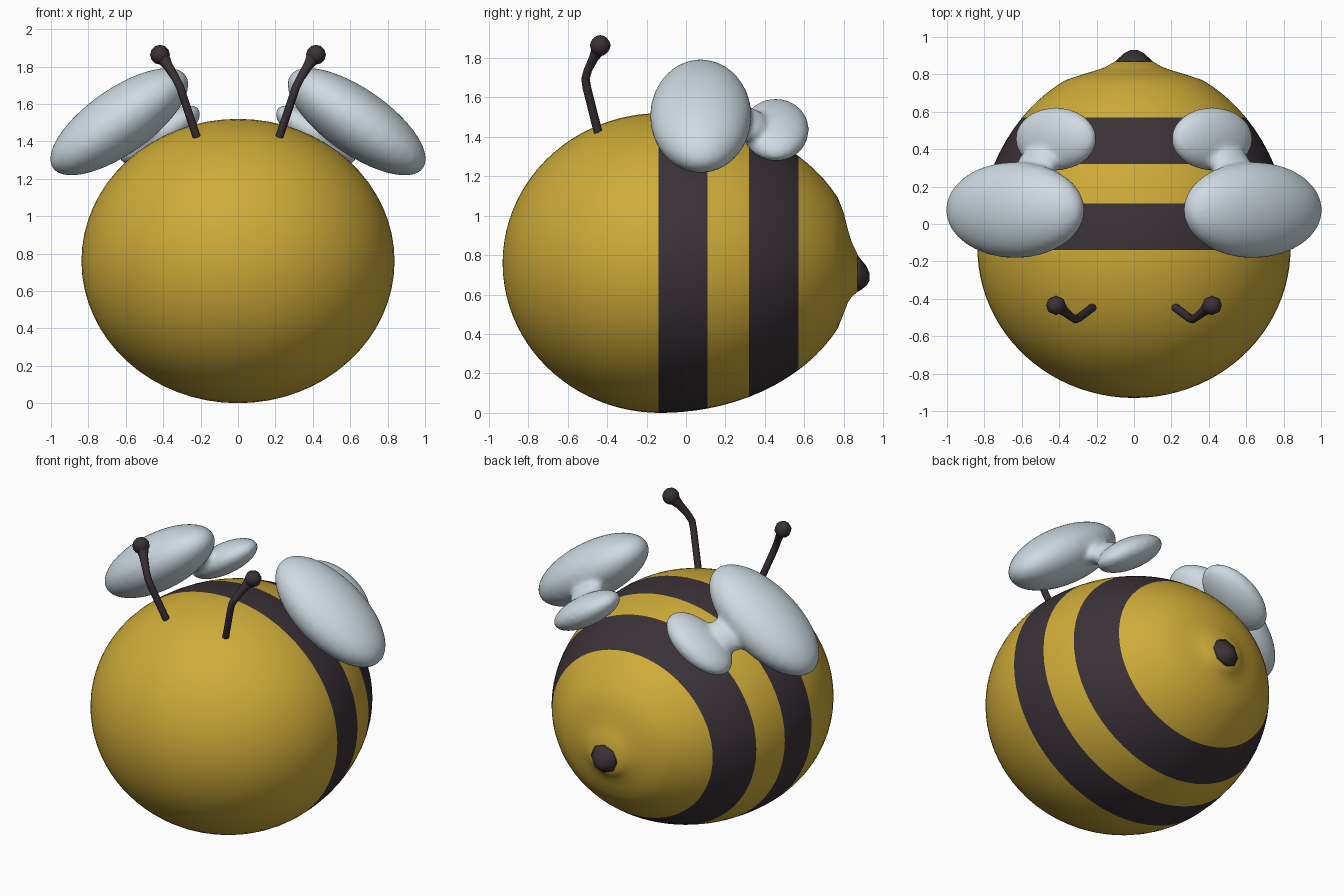
import bpy, bmesh
from math import sin, cos, pi, sqrt, radians
from mathutils import Matrix, Vector

cube = bpy.data.objects.get("Cube")
if cube:
    bpy.data.objects.remove(cube, do_unlink=True)


def material(name, rgb):
    m = bpy.data.materials.new(name)
    m.use_nodes = True
    m.diffuse_color = (*rgb, 1)
    m.node_tree.nodes["Principled BSDF"].inputs["Base Color"].default_value = (*rgb, 1)
    return m


honey = material("honey yellow", (0.62, 0.41, 0.04))
dark = material("dark brown", (0.042, 0.031, 0.038))
pale = material("pale wing", (0.62, 0.70, 0.75))


def finish(bm, name, *mats):
    bmesh.ops.recalc_face_normals(bm, faces=bm.faces[:])
    for f in bm.faces:
        f.smooth = True
    me = bpy.data.meshes.new(name)
    bm.to_mesh(me)
    bm.free()
    for m in mats:
        me.materials.append(m)
    ob = bpy.data.objects.new(name, me)
    bpy.context.collection.objects.link(ob)
    return ob


def loft(bm, rings, sides):
    """Skin elliptical rings (y, centre z, x radius, z radius) along y."""
    loops = []
    for y, zc, rx, rz in rings:
        loops.append([bm.verts.new((rx * cos(2 * pi * i / sides), y,
                                    zc + rz * sin(2 * pi * i / sides))) for i in range(sides)])
    for a, b in zip(loops, loops[1:]):
        for i in range(sides):
            j = (i + 1) % sides
            bm.faces.new((a[i], a[j], b[j], b[i]))
    bm.faces.new(loops[0])
    bm.faces.new(loops[-1])


def ellipsoid(bm, centre, radii, tilt, segs=32, rings=20):
    mat = (Matrix.Translation(centre) @ Matrix.Rotation(radians(tilt), 4, 'Y')
           @ Matrix.Diagonal((*radii, 1)))
    bmesh.ops.create_uvsphere(bm, u_segments=segs, v_segments=rings, radius=1, matrix=mat)


# Body: round front, longer back, flaring into the tail
MID, CZ, RX, RZ = -0.13, 0.76, 0.837, 0.76
rings = []
for i in range(1, 24):
    t = pi / 2 * (i - 0.8) / 23
    rings.append((MID - 0.8 * cos(t), CZ, RX * sin(t), RZ * sin(t)))
for y in (-0.14, -0.08, -0.02, 0.05, 0.11, 0.18, 0.25, 0.32, 0.38, 0.45, 0.51,
          0.57, 0.62, 0.66, 0.7, 0.74, 0.77):
    s = sqrt(1 - max(0, y - MID) ** 2)
    rings.append((y, CZ, RX * s, RZ * s))
rings += [(0.80, 0.76, 0.275, 0.255), (0.82, 0.745, 0.205, 0.188),
          (0.84, 0.727, 0.15, 0.14), (0.87, 0.71, 0.1, 0.095)]
rings.sort()
bm = bmesh.new()
loft(bm, rings, 64)
for f in bm.faces:
    y = f.calc_center_median().y
    f.material_index = int(-0.14 < y < 0.11 or 0.32 < y < 0.57)
finish(bm, "body", honey, dark)

# Stinger
bm = bmesh.new()
loft(bm, [(0.865, 0.71, 0.103, 0.098), (0.89, 0.70, 0.078, 0.075),
          (0.915, 0.695, 0.05, 0.05), (0.93, 0.69, 0.02, 0.02)], 8)
finish(bm, "stinger", dark)

# Wings: large and small lobe blended by a neck, mirrored to the other side
bm = bmesh.new()
ellipsoid(bm, (0.635, 0.075, 1.505), (0.437, 0.258, 0.175), 35)
ellipsoid(bm, (0.418, 0.455, 1.435), (0.253, 0.17, 0.095), 33)
ellipsoid(bm, (0.52, 0.31, 1.465), (0.12, 0.1, 0.06), 34)
wings = finish(bm, "wings", pale)
rm = wings.modifiers.new("blend", 'REMESH')
rm.mode, rm.voxel_size, rm.use_smooth_shade = 'VOXEL', 0.016, True
sm = wings.modifiers.new("soften", 'SMOOTH')
sm.factor, sm.iterations = 0.5, 10
wings.modifiers.new("other side", 'MIRROR').use_bisect_axis[0] = False

# Antennae: bent stalk swelling into a faceted knob
for sx, side in ((1, "left"), (-1, "right")):
    cu = bpy.data.curves.new(side + "_antenna", 'CURVE')
    cu.dimensions = '3D'
    cu.bevel_depth, cu.bevel_resolution, cu.use_fill_caps = 0.022, 2, True
    path = [(0.22, -0.445, 1.42, 1), (0.295, -0.502, 1.645, 1), (0.312, -0.51, 1.695, 1),
            (0.335, -0.497, 1.74, 1), (0.375, -0.465, 1.805, 1.2), (0.41, -0.435, 1.86, 1.9)]
    sp = cu.splines.new('POLY')
    sp.points.add(len(path) - 1)
    for p, (x, y, z, r) in zip(sp.points, path):
        p.co, p.radius = (sx * x, y, z, 1), r
    sp.use_smooth = True
    cu.materials.append(dark)
    ob = bpy.data.objects.new(side + "_antenna", cu)
    bpy.context.collection.objects.link(ob)
    bpy.ops.object.select_all(action='DESELECT')
    ob.select_set(True)
    bpy.context.view_layer.objects.active = ob
    bpy.ops.object.convert(target='MESH')
    bm = bmesh.new()
    ellipsoid(bm, Vector((sx * 0.417, -0.435, 1.863)), (0.053, 0.053, 0.053), sx * 30, 8, 6)
    finish(bm, side + "_antenna_knob", dark)
